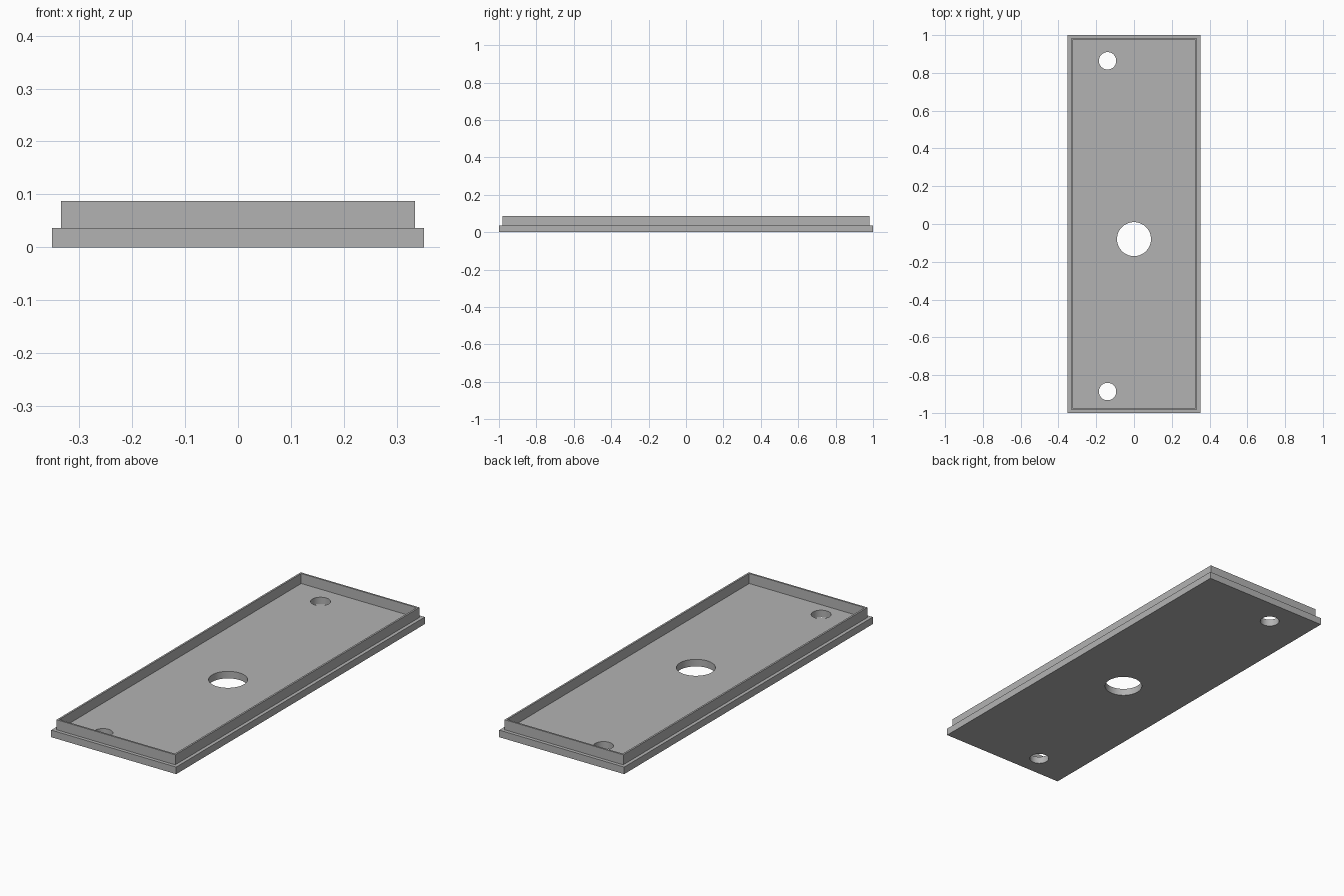
import bpy
import bmesh
from mathutils import Matrix, Vector

cube = bpy.data.objects.get("Cube")
if cube:
    bpy.data.objects.remove(cube, do_unlink=True)

WIDTH, LENGTH, PLATE_H, TOTAL_H = 0.704, 2.0, 0.036, 0.087
LEDGE, WALL = 0.025, 0.013

grey = bpy.data.materials.new("plain grey")
grey.use_nodes = True
colour = (0.45, 0.45, 0.45, 1)
grey.diffuse_color = colour
grey.node_tree.nodes["Principled BSDF"].inputs["Base Color"].default_value = colour


def add_object(name, bm):
    mesh = bpy.data.meshes.new(name)
    bm.to_mesh(mesh)
    bm.free()
    mesh.materials.append(grey)
    obj = bpy.data.objects.new(name, mesh)
    bpy.context.collection.objects.link(obj)
    return obj


# Base plate with a raised rim set in from its edge
bm = bmesh.new()
bmesh.ops.create_cube(bm, size=1, matrix=Matrix.Translation((0, 0, PLATE_H / 2))
                      @ Matrix.Diagonal((WIDTH, LENGTH, PLATE_H, 1)))
floor = [f for f in bm.faces if f.normal.z > 0.9]
bmesh.ops.inset_region(bm, faces=floor, thickness=LEDGE)
rim = bmesh.ops.inset_region(bm, faces=floor, thickness=WALL)["faces"]
raised = bmesh.ops.extrude_face_region(bm, geom=rim)["geom"]
bmesh.ops.delete(bm, geom=[f for f in rim if f.is_valid], context="FACES_ONLY")
bmesh.ops.translate(bm, vec=Vector((0, 0, TOTAL_H - PLATE_H)),
                    verts=[g for g in raised if isinstance(g, bmesh.types.BMVert)])
bmesh.ops.recalc_face_normals(bm, faces=bm.faces)
cover = add_object("cover_plate", bm)

# Round through holes: one large, two small
holes = {
    "centre_hole": (0, -0.08, 0.09),
    "back_screw_hole": (-0.14, 0.864, 0.046),
    "front_screw_hole": (-0.14, -0.887, 0.046),
}
for name, (x, y, radius) in holes.items():
    bm = bmesh.new()
    bmesh.ops.create_cone(bm, cap_ends=True, segments=64, radius1=radius, radius2=radius,
                          depth=0.4, matrix=Matrix.Translation((x, y, 0)))
    cutter = add_object(name + "_cutter", bm)
    cutter.hide_render = True
    cutter.hide_set(True)
    cut = cover.modifiers.new(name, "BOOLEAN")
    cut.operation = "DIFFERENCE"
    cut.solver = "EXACT"
    cut.object = cutter

# Smooth hole walls, keep the edges sharp
bpy.ops.object.select_all(action="DESELECT")
cover.select_set(True)
bpy.context.view_layer.objects.active = cover
for name in holes:
    bpy.ops.object.modifier_apply(modifier=name)
bpy.ops.object.shade_smooth_by_angle()
